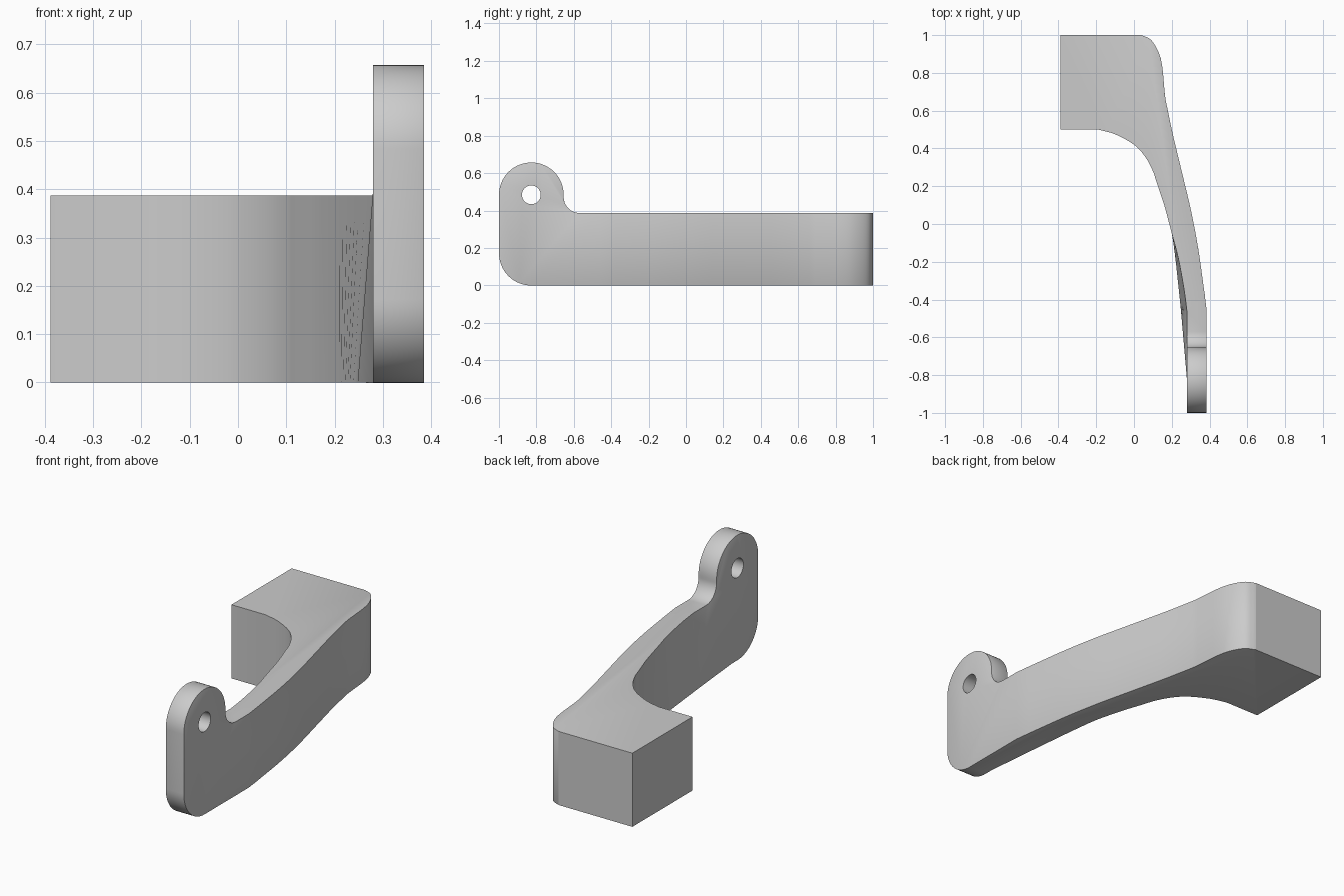
import bpy, bmesh, math
from mathutils import Vector

cube = bpy.data.objects.get("Cube")
if cube:
    bpy.data.objects.remove(cube)

grey = bpy.data.materials.new("plain grey")
grey.use_nodes = True
colour = (0.6, 0.6, 0.6, 1)
grey.diffuse_color = colour
grey.node_tree.nodes["Principled BSDF"].inputs["Base Color"].default_value = colour


def smooth_path(points, steps=4):
    """Catmull-Rom curve through a run of points."""
    p = [Vector(q) for q in points]
    p = [2 * p[0] - p[1]] + p + [2 * p[-1] - p[-2]]
    out = []
    for a, b, c, d in zip(p, p[1:], p[2:], p[3:]):
        for i in range(steps):
            t = i / steps
            out.append(0.5 * (2 * b + (c - a) * t + (2 * a - 5 * b + 4 * c - d) * t**2
                              + (3 * b - a - 3 * c + d) * t**3))
    return out + [p[-2]]


def arc(cy, cz, r, start, end, n=16):
    angles = [math.radians(start + (end - start) * i / n) for i in range(n + 1)]
    return [(cy + r * math.cos(a), cz + r * math.sin(a)) for a in angles]


def loft(name, loops):
    """Closed solid skinned through matching loops."""
    bm = bmesh.new()
    rings = [[bm.verts.new(v) for v in loop] for loop in loops]
    for lo, hi in zip(rings, rings[1:]):
        for i in range(len(lo)):
            j = (i + 1) % len(lo)
            bm.faces.new((lo[i], lo[j], hi[j], hi[i]))
    bm.faces.new(rings[0])
    bm.faces.new(rings[-1])
    bmesh.ops.recalc_face_normals(bm, faces=bm.faces)
    mesh = bpy.data.meshes.new(name)
    bm.to_mesh(mesh)
    bm.free()
    obj = bpy.data.objects.new(name, mesh)
    bpy.context.collection.objects.link(obj)
    return obj


def side_prism(name, outline):
    obj = loft(name, [[(x, y, z) for y, z in outline] for x in (-0.6, 0.6)])
    obj.hide_render = True
    return obj


# Plan outline: curved outer wall, then inner wall that flares towards the bottom
outer = [Vector((-0.388, 1))] + smooth_path([(0.04, 1), (0.09, 0.975), (0.13, 0.91), (0.15, 0.83), (0.163, 0.69)])
outer += smooth_path([(0.167, 0.66), (0.2, 0.5), (0.242, 0.32), (0.3, 0.08), (0.34, -0.13),
                      (0.37, -0.34), (0.385, -0.46)])
outer += [Vector((0.385, -1.1))]
shared = [(-0.19, 0.5), (-0.1, 0.475), (0, 0.42), (0.06, 0.355), (0.1, 0.28),
          (0.12, 0.22), (0.16, 0.1), (0.2, -0.05)]


def plan(lower, z):
    inner = [Vector((-0.388, 0.5))] + smooth_path(shared + lower)
    inner += [Vector((0.28, -0.82)), Vector((0.28, -1.1))]
    return [(p.x, p.y, z) for p in outer + inner[::-1]]


top = [(0.235, -0.18), (0.265, -0.34), (0.28, -0.45)]
bottom = [(0.217, -0.18), (0.233, -0.34), (0.244, -0.45)]
bracket = loft("curved_bracket", [plan(bottom, -0.05), plan(top, 0.4), plan(top, 0.8)])

# Side silhouette: rounded toe, raised ear, fillet and level arm
silhouette = arc(-0.827, 0.172, 0.173, 180, 270) + [(1.1, 0), (1.1, 0.387)]
silhouette += arc(-0.569, 0.472, 0.085, 270, 180) + arc(-0.827, 0.484, 0.173, 0, 180, 32)
cutters = [(side_prism("silhouette_cutter", silhouette), 'INTERSECT'),
           (side_prism("pin_hole_cutter", arc(-0.827, 0.484, 0.05, 0, 352.5, 47)), 'DIFFERENCE')]
for cutter, operation in cutters:
    mod = bracket.modifiers.new(cutter.name, 'BOOLEAN')
    mod.object, mod.operation, mod.solver = cutter, operation, 'EXACT'
bpy.context.view_layer.update()
shaped = bpy.data.meshes.new_from_object(bracket.evaluated_get(bpy.context.evaluated_depsgraph_get()))
bracket.modifiers.clear()
bracket.data = shaped
for cutter, _ in cutters:
    bpy.data.objects.remove(cutter)

# Small rounded rim along the outer wall, underside and ear
bm = bmesh.new()
bm.from_mesh(shaped)
bmesh.ops.remove_doubles(bm, verts=bm.verts, dist=0.0005)
bmesh.ops.dissolve_limit(bm, angle_limit=0.01, verts=bm.verts, edges=bm.edges)


def on_rim(edge):
    if len(edge.link_faces) != 2 or edge.calc_face_angle(0) < math.radians(50):
        return False
    mid = (edge.verts[0].co + edge.verts[1].co) / 2
    if mid.x < -0.3 or (Vector((mid.y, mid.z)) - Vector((-0.827, 0.484))).length < 0.08:
        return False
    on_outer = any(f.normal.x > 0.2 for f in edge.link_faces)
    return on_outer or mid.y < -0.5


bmesh.ops.bevel(bm, geom=[e for e in bm.edges if on_rim(e)], offset=0.008, segments=2,
                profile=0.5, affect='EDGES', clamp_overlap=True)
bm.to_mesh(shaped)
bm.free()

shaped.materials.clear()
shaped.materials.append(grey)
bpy.context.view_layer.objects.active = bracket
bracket.select_set(True)
bpy.ops.object.shade_smooth_by_angle(angle=math.radians(30))
